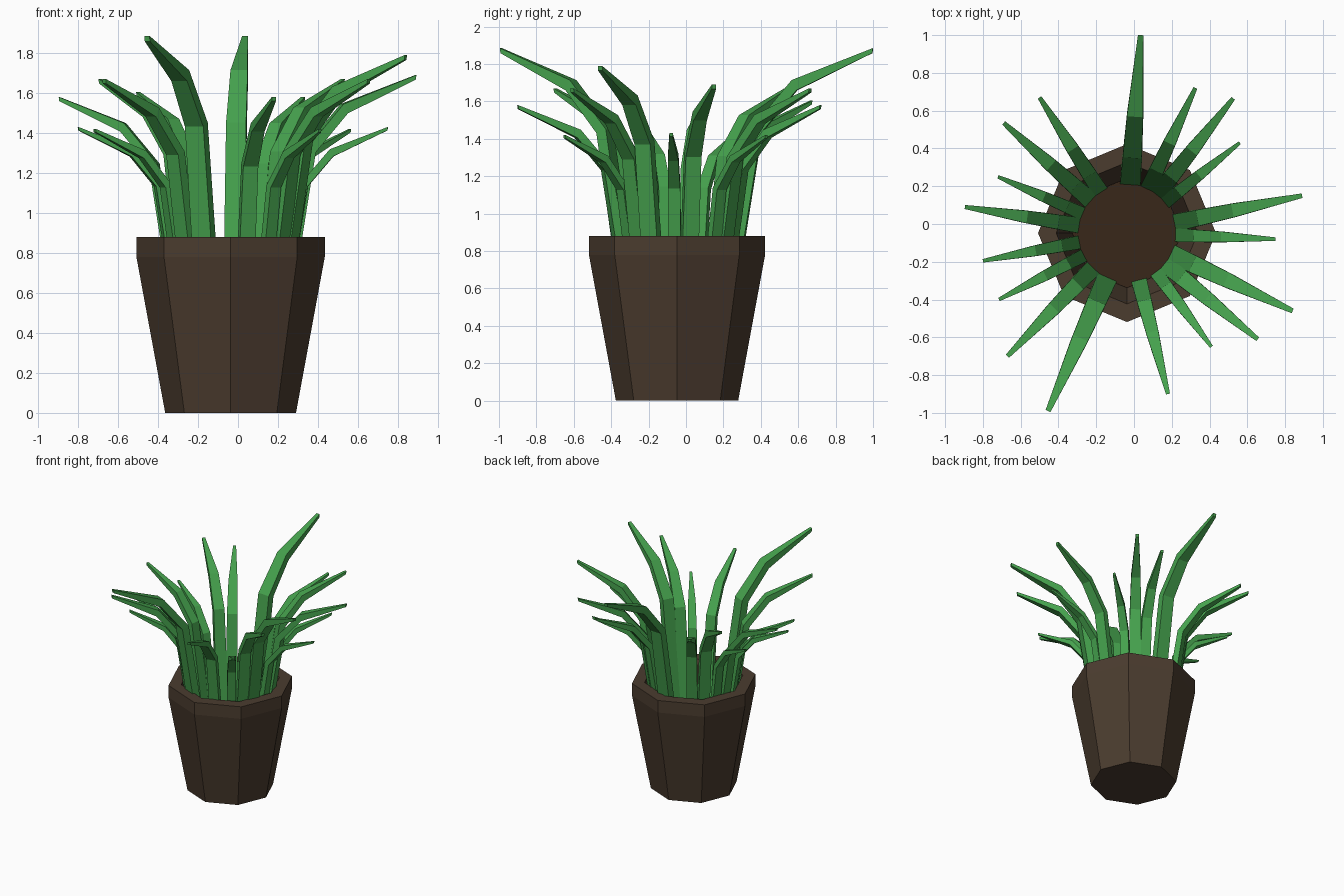
import bpy, bmesh
from math import cos, sin, pi
from mathutils import Vector

if "Cube" in bpy.data.objects:
    bpy.data.objects.remove(bpy.data.objects["Cube"])

CX, CY = -0.037, -0.048


def material(name, rgb):
    m = bpy.data.materials.new(name)
    m.diffuse_color = (*rgb, 1)
    m.use_nodes = True
    m.node_tree.nodes["Principled BSDF"].inputs["Base Color"].default_value = m.diffuse_color
    return m


def finish(bm, name, mat):
    bmesh.ops.recalc_face_normals(bm, faces=bm.faces)
    me = bpy.data.meshes.new(name)
    bm.to_mesh(me)
    bm.free()
    me.materials.append(mat)
    ob = bpy.data.objects.new(name, me)
    bpy.context.collection.objects.link(ob)
    return ob


def loft(bm, rings):
    # skin a list of closed rings and cap the ends
    vs = [[bm.verts.new(p) for p in r] for r in rings]
    n = len(vs[0])
    for a, b in zip(vs, vs[1:]):
        for i in range(n):
            j = (i + 1) % n
            bm.faces.new((a[i], a[j], b[j], b[i]))
    bm.faces.new(vs[0][::-1])
    bm.faces.new(vs[-1])


def octagon(r, z):
    return [(CX + r * cos(i * pi / 4), CY + r * sin(i * pi / 4), z) for i in range(8)]


brown = material("pot_brown", (0.07, 0.045, 0.028))
dark = material("soil_brown", (0.04, 0.02, 0.01))
green = material("leaf_green", (0.06, 0.36, 0.075))

# Eight-sided pot with upright rim and hollow top
bm = bmesh.new()
loft(bm, [octagon(r, z) for r, z in
          [(0.327, 0), (0.471, 0.78), (0.471, 0.88), (0.375, 0.88), (0.29, 0.57)]])
finish(bm, "pot", brown)

# Soil
bm = bmesh.new()
loft(bm, [octagon(0.288, 0.565), octagon(0.29, 0.58)])
finish(bm, "soil", dark)

# Leaf sections: radial fraction, height fraction, half width,
# then outward and downward offsets of the underside
SECTIONS = [(0, 0, 0.054, 0.06, 0), (0.18, 0.67, 0.05, 0.055, 0.02),
            (0.455, 0.87, 0.043, 0.025, 0.055), (1, 1, 0.014, -0.004, 0.027)]
BASE_R, BASE_Z = 0.255, 0.57

# Leaf tips
TIPS = [(0.035, 1.0, 1.885), (0.325, 0.72, 1.58), (0.525, 0.665, 1.67),
        (0.56, 0.43, 1.42), (0.89, 0.15, 1.69), (0.75, -0.08, 1.43),
        (0.84, -0.46, 1.79), (0.655, -0.61, 1.67), (0.41, -0.65, 1.42),
        (0.18, -0.90, 1.58), (-0.455, -0.99, 1.885), (-0.67, -0.70, 1.67),
        (-0.715, -0.40, 1.42), (-0.80, -0.195, 1.43), (-0.895, 0.09, 1.58),
        (-0.72, 0.25, 1.42), (-0.69, 0.535, 1.67), (-0.50, 0.67, 1.605)]

for k, (x, y, z) in enumerate(TIPS):
    d = Vector((x - CX, y - CY, 0))
    reach = d.length - BASE_R
    d.normalize()
    side = Vector((-d.y, d.x, 0))
    h = z - BASE_Z
    s = h / 1.31
    rings = []
    for fr, fh, w, out, down in SECTIONS:
        top = Vector((CX, CY, BASE_Z + fh * h)) + d * (BASE_R + fr * reach)
        low = top + d * out * s - Vector((0, 0, down * s))
        sw = side * w * s
        rings.append([top - sw, top + sw, low + sw, low - sw])
    bm = bmesh.new()
    loft(bm, rings)
    finish(bm, f"leaf_{k + 1:02d}", green)
